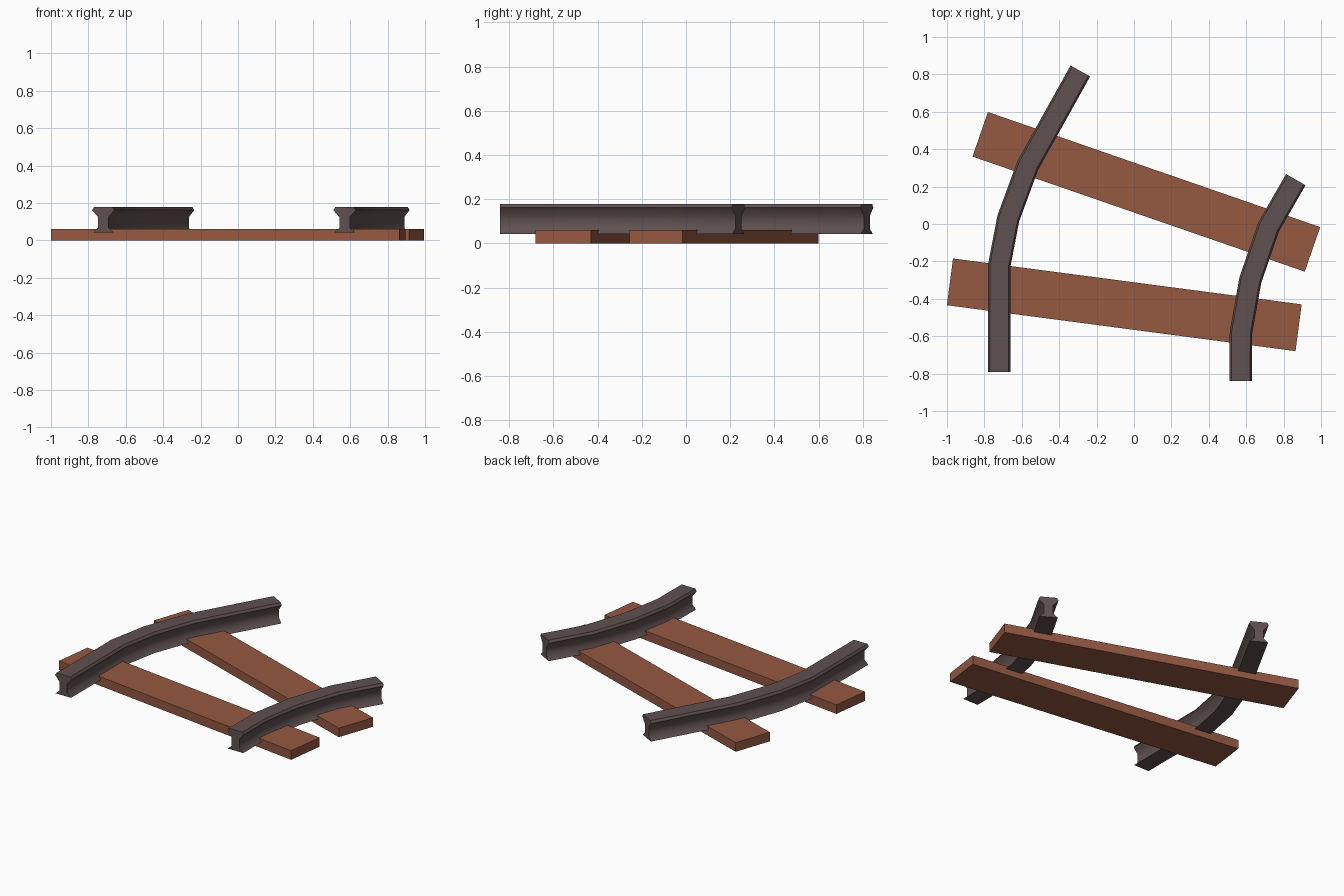
import bpy, bmesh, math
from mathutils import Vector, Matrix

cube = bpy.data.objects.get("Cube")
if cube:
    bpy.data.objects.remove(cube, do_unlink=True)


def material(name, rgb):
    m = bpy.data.materials.new(name)
    m.use_nodes = True
    m.diffuse_color = (*rgb, 1)
    m.node_tree.nodes["Principled BSDF"].inputs["Base Color"].default_value = (*rgb, 1)
    return m


wood = material("reddish_wood", (0.30, 0.10, 0.054))
steel = material("dark_steel", (0.115, 0.08, 0.08))


def add_object(name, bm, mat):
    bmesh.ops.recalc_face_normals(bm, faces=bm.faces)
    mesh = bpy.data.meshes.new(name)
    bm.to_mesh(mesh)
    bm.free()
    mesh.materials.append(mat)
    obj = bpy.data.objects.new(name, mesh)
    bpy.context.collection.objects.link(obj)
    return obj


# Wooden sleepers: flat planks turned about z
def sleeper(name, x, y, degrees):
    bm = bmesh.new()
    bmesh.ops.create_cube(bm, size=1, matrix=Matrix.Translation((x, y, 0.03))
                          @ Matrix.Rotation(math.radians(degrees), 4, "Z")
                          @ Matrix.Diagonal((1.88, 0.252, 0.06, 1)))
    add_object(name, bm, wood)


sleeper("front_sleeper", -0.052, -0.432, -7.5)
sleeper("back_sleeper", 0.066, 0.172, -19.1)

# Rail cross-section: half outline (offset, height) from foot to head, mirrored
half = [(0.056, 0.042), (0.028, 0.067), (0.028, 0.125), (0.06, 0.162), (0.05, 0.178)]
section = half + [(-s, z) for s, z in reversed(half)]


# Sweep the section along a path with mitred bends
def rail(name, path):
    pts = [Vector(p) for p in path]
    dirs = [(b - a).normalized() for a, b in zip(pts, pts[1:])]
    bm = bmesh.new()
    rings = []
    for i, p in enumerate(pts):
        before, after = dirs[max(i - 1, 0)], dirs[min(i, len(dirs) - 1)]
        t = (before + after).normalized()
        side = Vector((t.y, -t.x)) / t.dot(after)
        rings.append([bm.verts.new((*(p + side * s), z)) for s, z in section])
    n = len(section)
    for a, b in zip(rings, rings[1:]):
        for k in range(n):
            j = (k + 1) % n
            bm.faces.new((a[k], a[j], b[j], b[k]))
    # End caps in convex bands: foot, web and head
    for ring in (rings[0], rings[-1]):
        for k in range(len(half) - 1):
            bm.faces.new((ring[k], ring[k + 1], ring[n - 2 - k], ring[n - 1 - k]))
    obj = add_object(name, bm, steel)
    bpy.ops.object.select_all(action="DESELECT")
    obj.select_set(True)
    bpy.context.view_layer.objects.active = obj
    bpy.ops.object.shade_smooth_by_angle(angle=math.radians(50))


rail("right_rail", [(-0.72, -0.79), (-0.72, -0.22), (-0.672, 0.03),
                    (-0.567, 0.315), (-0.287, 0.818)])
rail("left_rail", [(0.57, -0.84), (0.572, -0.58), (0.622, -0.30),
                   (0.72, -0.015), (0.865, 0.237)])
